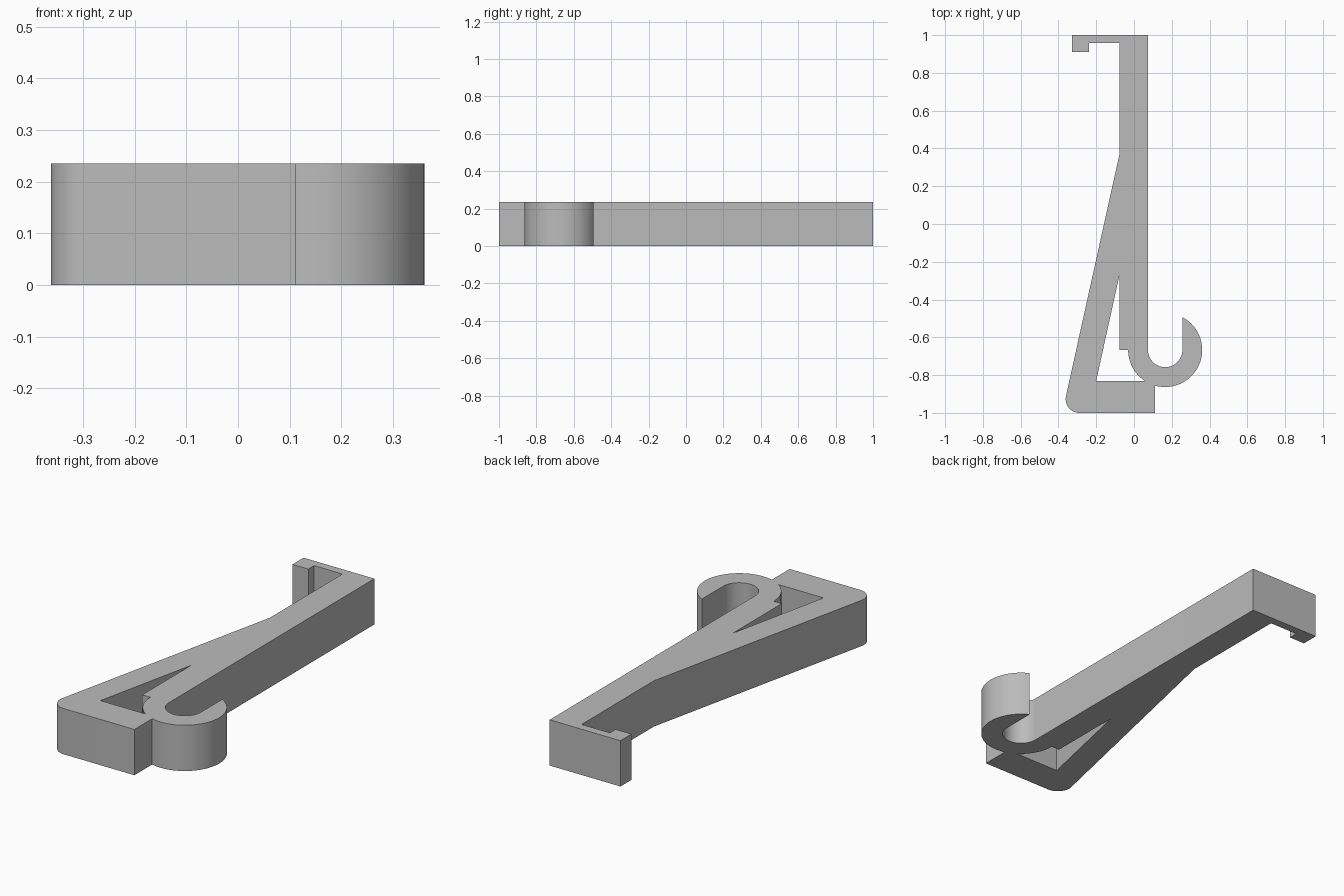
import bpy
import bmesh
from math import cos, sin, radians, degrees, acos, asin, sqrt

cube = bpy.data.objects.get("Cube")
if cube:
    bpy.data.objects.remove(cube, do_unlink=True)

HEIGHT = 0.235
SHAFT_L, SHAFT_R = -0.077, 0.074      # long arm sides
HOOK = (0.165, -0.667)                # hook centre
R_OUT, R_IN = 0.196, 0.091            # hook radii
FOOT_TOP, FOOT_R = -0.83, 0.112       # foot bar
CORNER, R_CORNER = (-0.289, -0.927), 0.073


def arc(centre, r, start, end, steps):
    """Points along an arc, angles in degrees."""
    angles = [radians(start + (end - start) * i / steps) for i in range(steps + 1)]
    return [(centre[0] + r * cos(a), centre[1] + r * sin(a)) for a in angles]


# Angles where the hook ring meets its open tip, the foot's end and the foot's top
tip = degrees(acos(R_IN / R_OUT))
foot_end = -degrees(acos((FOOT_R - HOOK[0]) / R_OUT))
foot_top = 180 - degrees(asin((FOOT_TOP - HOOK[1]) / R_OUT))

# Outer outline: clip, brace, rounded foot, hook, arm
outline = [(SHAFT_R, 1), (-0.328, 1), (-0.328, 0.91), (-0.238, 0.91),
           (-0.238, 0.957), (SHAFT_L, 0.957), (SHAFT_L, 0.37)]
outline += arc(CORNER, R_CORNER, 167.5, 270, 12)
outline += [(FOOT_R, -1)]
outline += arc(HOOK, R_OUT, foot_end, tip, 40)
outline += arc(HOOK, R_IN, 0, -180, 32)

# Opening between the brace, the arm and the hook
opening = [(SHAFT_L, -0.27), (-0.2, FOOT_TOP)]
opening += arc(HOOK, R_OUT, foot_top, 180, 12)
opening += [(SHAFT_L, HOOK[1])]

# Filled, extruded profile
curve = bpy.data.curves.new("hook_bracket", "CURVE")
curve.dimensions = "2D"
curve.fill_mode = "BOTH"
curve.extrude = HEIGHT / 2
for points in (outline, opening):
    spline = curve.splines.new("POLY")
    spline.points.add(len(points) - 1)
    for point, (x, y) in zip(spline.points, points):
        point.co = (x, y, 0, 1)
    spline.use_cyclic_u = True

bracket = bpy.data.objects.new("hook_bracket", curve)
bpy.context.collection.objects.link(bracket)
bpy.ops.object.select_all(action="DESELECT")
bracket.select_set(True)
bpy.context.view_layer.objects.active = bracket
bpy.ops.object.convert(target="MESH")
bracket = bpy.context.object

# Weld the caps to the walls and stand the part on the ground
bm = bmesh.new()
bm.from_mesh(bracket.data)
bmesh.ops.remove_doubles(bm, verts=bm.verts, dist=0.0005)
bmesh.ops.translate(bm, verts=bm.verts, vec=(0, 0, HEIGHT / 2))
bmesh.ops.recalc_face_normals(bm, faces=bm.faces)
bm.to_mesh(bracket.data)
bm.free()
bpy.ops.object.shade_smooth_by_angle(angle=radians(30))

# Plain grey plastic
grey = bpy.data.materials.new("grey_plastic")
grey.use_nodes = True
colour = (0.5, 0.5, 0.5, 1)
grey.diffuse_color = colour
grey.node_tree.nodes["Principled BSDF"].inputs["Base Color"].default_value = colour
bracket.data.materials.clear()
bracket.data.materials.append(grey)
